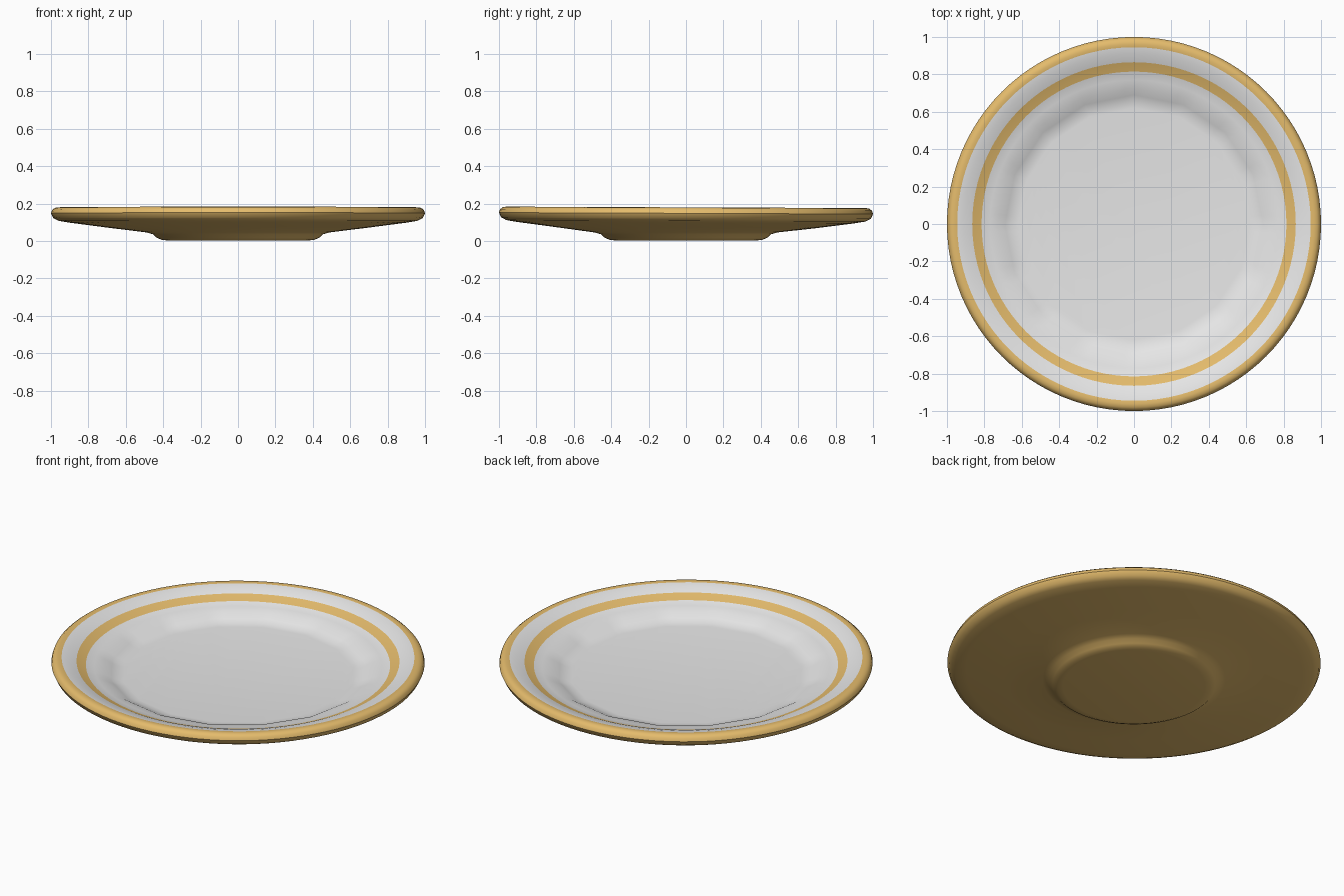
import bpy, bmesh, math

if "Cube" in bpy.data.objects:
    bpy.data.objects.remove(bpy.data.objects["Cube"])

def material(name, rgb):
    m = bpy.data.materials.new(name)
    m.diffuse_color = (*rgb, 1)
    m.use_nodes = True
    m.node_tree.nodes["Principled BSDF"].inputs["Base Color"].default_value = m.diffuse_color
    return m

SEG, WELL_SIDES = 96, 16
GOLD, WHITE = 0, 1

# (radius, height, colour of the band leading to the next point), from base centre round to well centre
profile = [
    (0.38, 0.003, GOLD), (0.41, 0.007, GOLD), (0.435, 0.018, GOLD), (0.455, 0.036, GOLD),
    (0.49, 0.046, GOLD), (0.70, 0.072, GOLD), (0.90, 0.098, GOLD), (0.96, 0.108, GOLD),
    (0.988, 0.122, GOLD), (1.0, 0.148, GOLD), (0.994, 0.166, GOLD), (0.98, 0.177, GOLD),
    (0.962, 0.180, GOLD), (0.945, 0.178, WHITE), (0.91, 0.170, WHITE), (0.865, 0.155, GOLD),
    (0.815, 0.133, WHITE), (0.77, 0.123, WHITE), (0.73, 0.113, WHITE), (0.69, 0.092, WHITE),
    (0.655, 0.079, WHITE), (0.62, 0.075, WHITE),
]

bm = bmesh.new()
rings = []
for i, (r, z, c) in enumerate(profile):
    ring = []
    for s in range(SEG):
        a = 2 * math.pi * s / SEG
        rr = r
        if i >= 18:  # the well is a coarser polygon than the rim
            step = 2 * math.pi / WELL_SIDES
            rr = r * math.cos(step / 2) / math.cos(a % step - step / 2)
        ring.append(bm.verts.new((rr * math.cos(a), rr * math.sin(a), z - 0.004 * rr * math.sin(a) * (z > 0.05))))
    rings.append(ring)
for i in range(len(rings) - 1):
    for s in range(SEG):
        t = (s + 1) % SEG
        f = bm.faces.new((rings[i][s], rings[i][t], rings[i + 1][t], rings[i + 1][s]))
        f.material_index = profile[i][2]

# flat base and well floor
bm.faces.new(rings[0][::-1]).material_index = GOLD
bm.faces.new(rings[-1]).material_index = WHITE
bmesh.ops.recalc_face_normals(bm, faces=bm.faces)

mesh = bpy.data.meshes.new("plate")
bm.to_mesh(mesh)
bm.free()
mesh.materials.append(material("gold glaze", (0.78, 0.50, 0.15)))
mesh.materials.append(material("white glaze", (0.80, 0.80, 0.80)))
plate = bpy.data.objects.new("plate", mesh)
bpy.context.collection.objects.link(plate)
bpy.context.view_layer.objects.active = plate
plate.select_set(True)
bpy.ops.object.shade_smooth_by_angle(angle=math.radians(40))
